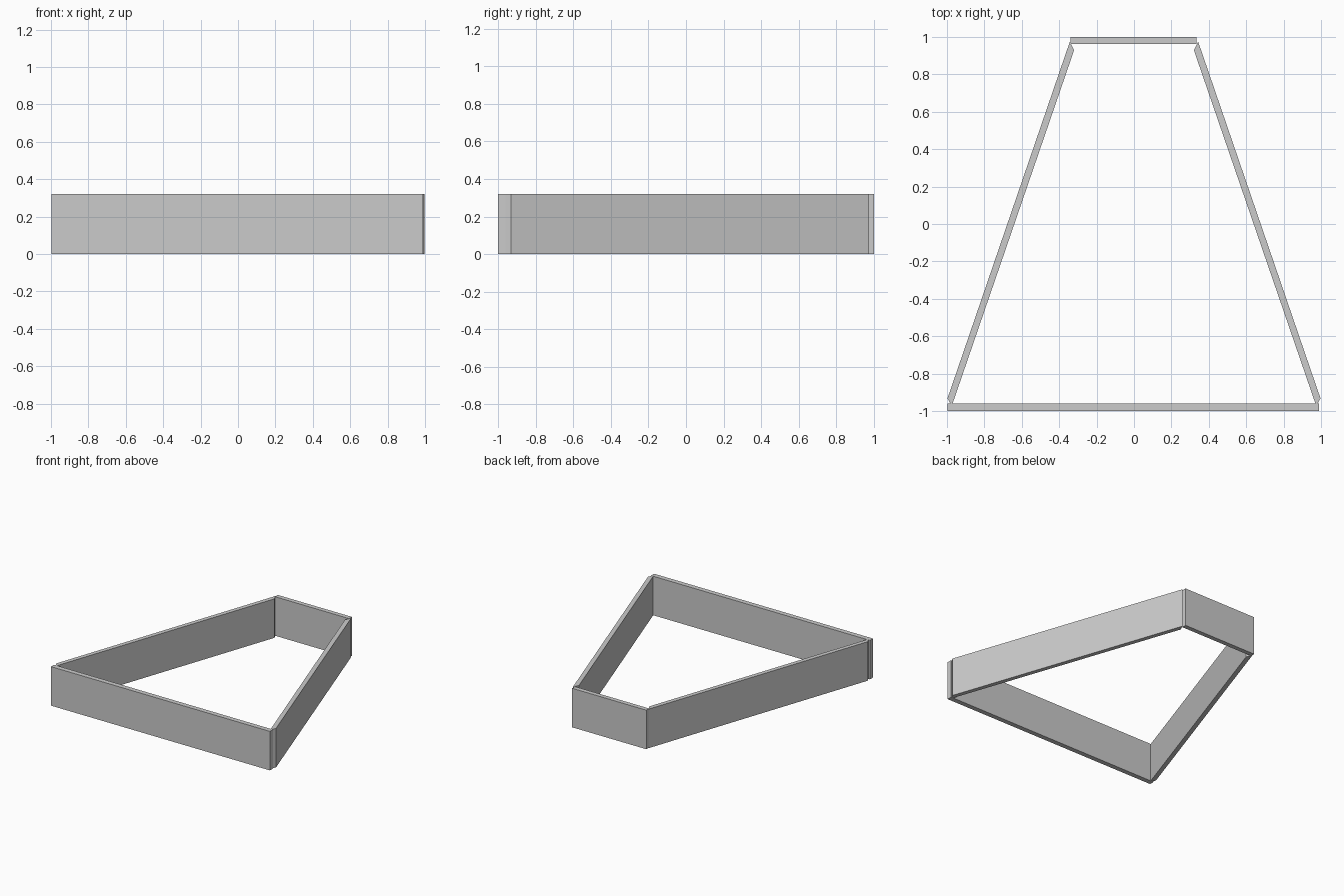
import bpy, bmesh

if "Cube" in bpy.data.objects:
    bpy.data.objects.remove(bpy.data.objects["Cube"])

HEIGHT = 0.32


def wall(name, footprint):
    """Upright wall extruded from a four-corner footprint."""
    bm = bmesh.new()
    base = bm.faces.new([bm.verts.new((x, y, 0)) for x, y in footprint])
    top = bmesh.ops.extrude_face_region(bm, geom=[base])["geom"]
    bmesh.ops.translate(bm, vec=(0, 0, HEIGHT),
                        verts=[v for v in top if isinstance(v, bmesh.types.BMVert)])
    bmesh.ops.recalc_face_normals(bm, faces=bm.faces)
    mesh = bpy.data.meshes.new(name)
    bm.to_mesh(mesh)
    bm.free()
    obj = bpy.data.objects.new(name, mesh)
    bpy.context.collection.objects.link(obj)
    return obj


def straight_wall(name, x0, x1, y0, y1):
    return wall(name, [(x0, y0), (x1, y0), (x1, y1), (x0, y1)])


# Long front wall and short back wall
straight_wall("front_wall", -0.997, 0.99, -1.0, -0.96)
straight_wall("back_wall", -0.34, 0.333, 0.963, 1.0)

# Slanted side walls with mitred ends, mirrored left and right
side = [(0.343, 0.975), (0.997, -0.932), (0.975, -0.975), (0.32, 0.93)]
for name, sign in (("right_wall", 1), ("left_wall", -1)):
    wall(name, [(sign * x, y) for x, y in side])
